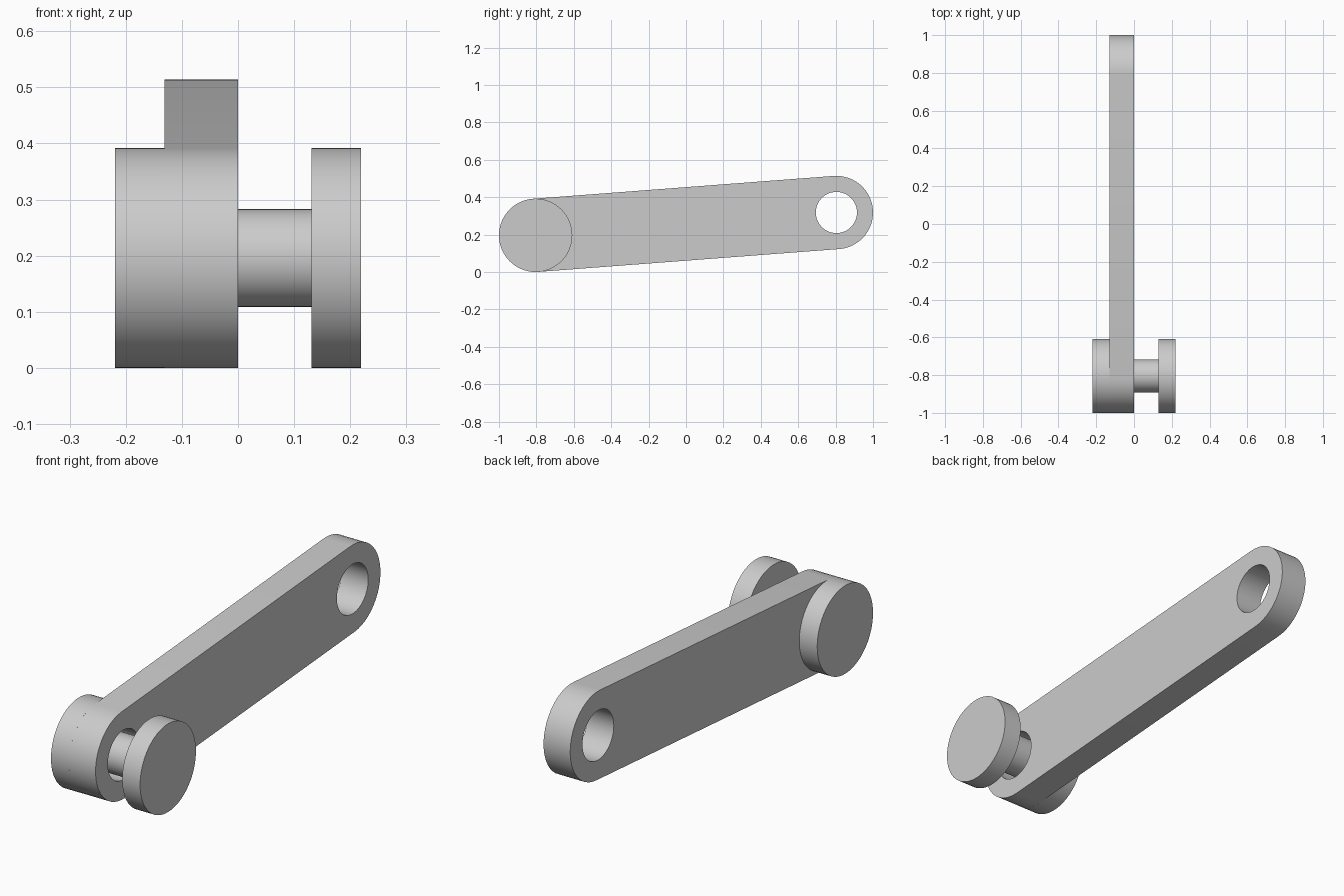
import bpy
import bmesh
from math import sin, cos, pi, atan2, radians
from mathutils import Matrix

old = bpy.data.objects.get("Cube")
if old:
    bpy.data.objects.remove(old, do_unlink=True)

steel = bpy.data.materials.new("light grey")
steel.use_nodes = True
grey = (0.6, 0.6, 0.6, 1)
steel.diffuse_color = grey
steel.node_tree.nodes["Principled BSDF"].inputs["Base Color"].default_value = grey

R = 0.196            # outer radius of link ends and pin heads
HOLE = 0.11
PIN = 0.087
FRONT = (-0.804, 0.196)   # pivot centres as (y, z)
BACK = (0.804, 0.318)


def finish(name, bm):
    bmesh.ops.recalc_face_normals(bm, faces=bm.faces)
    mesh = bpy.data.meshes.new(name)
    bm.to_mesh(mesh)
    bm.free()
    mesh.materials.append(steel)
    obj = bpy.data.objects.new(name, mesh)
    bpy.context.collection.objects.link(obj)
    bpy.ops.object.select_all(action="DESELECT")
    obj.select_set(True)
    bpy.context.view_layer.objects.active = obj
    bpy.ops.object.shade_smooth_by_angle(angle=radians(35))
    return obj


def arc(centre, radius, start, sweep, steps):
    return [(centre[0] + radius * cos(start + sweep * i / steps),
             centre[1] + radius * sin(start + sweep * i / steps))
            for i in range(steps + 1)]


def plate(name, loops, x0, x1):
    """Fill closed (y, z) loops, inner ones being holes, and extrude along x."""
    bm = bmesh.new()
    edges = []
    for loop in loops:
        vs = [bm.verts.new((x0, y, z)) for y, z in loop]
        edges += [bm.edges.new((a, b)) for a, b in zip(vs, vs[1:] + vs[:1])]
    bmesh.ops.triangle_fill(bm, edges=edges, use_beauty=True, normal=(1, 0, 0))
    ext = bmesh.ops.extrude_face_region(bm, geom=list(bm.faces), use_keep_orig=True)
    moved = [g for g in ext["geom"] if isinstance(g, bmesh.types.BMVert)]
    bmesh.ops.translate(bm, verts=moved, vec=(x1 - x0, 0, 0))
    return finish(name, bm)


def disc(name, radius, x0, x1):
    """Solid cylinder along x on the front pivot."""
    bm = bmesh.new()
    place = Matrix.Translation(((x0 + x1) / 2, *FRONT)) @ Matrix.Rotation(pi / 2, 4, "Y")
    bmesh.ops.create_cone(bm, cap_ends=True, segments=64, radius1=radius,
                          radius2=radius, depth=x1 - x0, matrix=place)
    return finish(name, bm)


# Link plate: tilted rounded bar with a hole at each end
tilt = atan2(BACK[1] - FRONT[1], BACK[0] - FRONT[0])
outline = (arc(BACK, R, tilt - pi / 2, pi, 24)
           + arc(FRONT, R, tilt + pi / 2, pi, 24))
holes = [arc(c, HOLE, 0, 2 * pi, 48)[:-1] for c in (FRONT, BACK)]
plate("link_plate", [outline] + holes, -0.131, 0)

# Pin with a head on either side
disc("pin_shaft", PIN, -0.131, 0.131)
disc("right_pin_head", R, -0.219, -0.131)
disc("left_pin_head", R, 0.131, 0.219)
